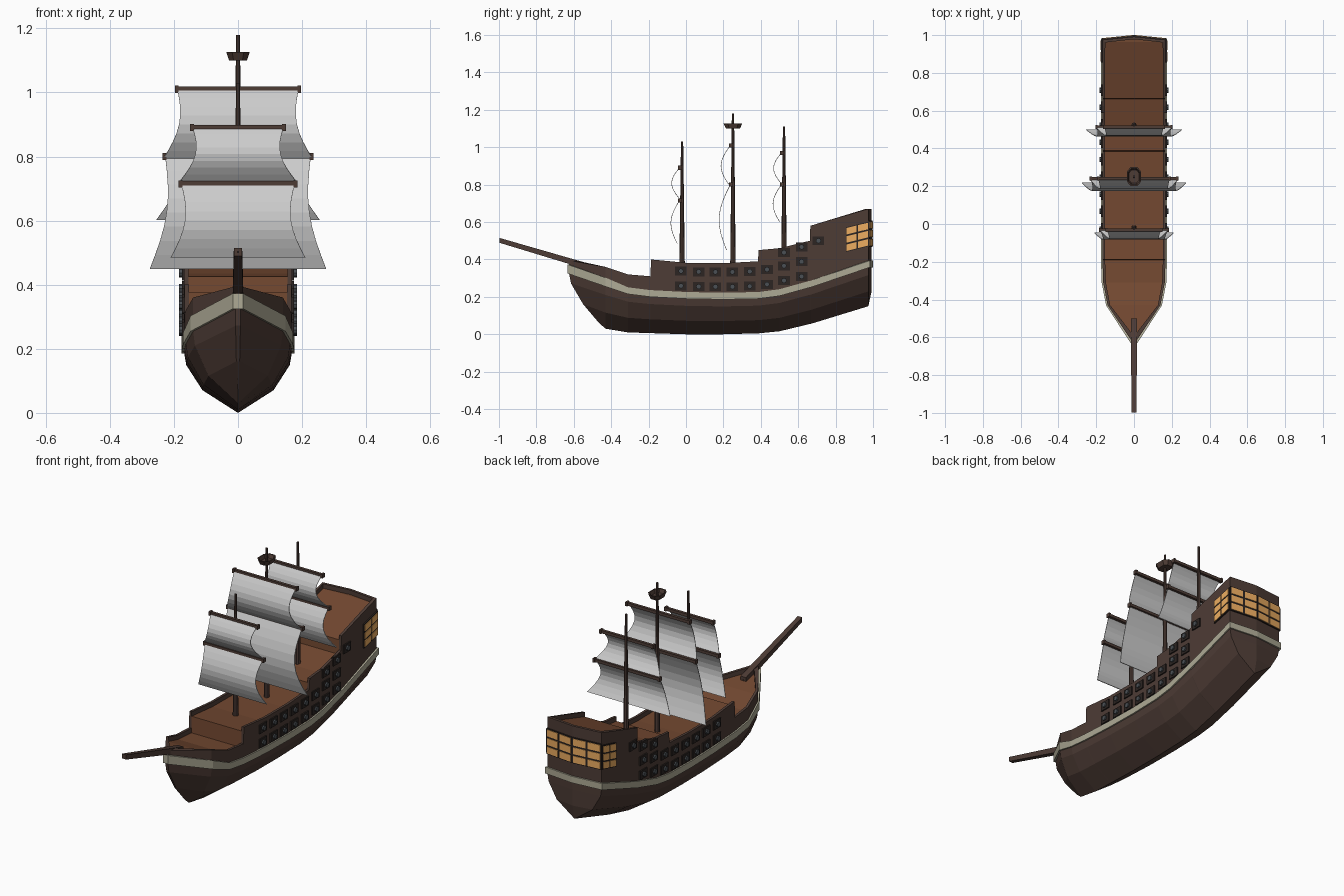
import bpy, bmesh
from math import sin, pi
from mathutils import Vector, Matrix

if "Cube" in bpy.data.objects:
    bpy.data.objects.remove(bpy.data.objects["Cube"])


def mat(name, rgb):
    m = bpy.data.materials.new(name)
    m.diffuse_color = (*rgb, 1)
    m.use_nodes = True
    m.node_tree.nodes["Principled BSDF"].inputs["Base Color"].default_value = m.diffuse_color
    return m


WOOD = mat("dark_wood", (0.075, 0.045, 0.036))
TRIM = mat("black_wood", (0.025, 0.018, 0.016))
DECK = mat("deck_wood", (0.17, 0.065, 0.03))
CREAM = mat("cream_band", (0.42, 0.40, 0.30))
IRON = mat("iron", (0.07, 0.08, 0.09))
GLASS = mat("lit_glass", (0.85, 0.42, 0.12))
CLOTH = mat("sail_cloth", (0.72, 0.72, 0.72))


def finish(name, bm, material, normals=True):
    if normals:
        bmesh.ops.recalc_face_normals(bm, faces=bm.faces)
    me = bpy.data.meshes.new(name)
    bm.to_mesh(me)
    bm.free()
    me.materials.append(material)
    ob = bpy.data.objects.new(name, me)
    bpy.context.collection.objects.link(ob)
    return ob


def loft(name, rows, material, cyclic=False, wrap=False):
    """Skin rows of points; cyclic closes each row, wrap joins last row to first."""
    bm = bmesh.new()
    vs = [[bm.verts.new(p) for p in r] for r in rows]
    if wrap:
        vs.append(vs[0])
    n = len(rows[0])
    for a, b in zip(vs, vs[1:]):
        for i in range(n if cyclic else n - 1):
            j = (i + 1) % n
            bm.faces.new((a[i], a[j], b[j], b[i]))
    bmesh.ops.remove_doubles(bm, verts=bm.verts, dist=1e-5)
    return finish(name, bm, material)


def box(bm, centre, size):
    bmesh.ops.create_cube(bm, size=1, matrix=Matrix.Translation(centre) @ Matrix.Diagonal((*size, 1)))


def slab(bm, quad, normal, depth):
    """Thin block standing on a quad."""
    lo = [bm.verts.new(p) for p in quad]
    hi = [bm.verts.new(p + normal * depth) for p in quad]
    bm.faces.new(lo)
    bm.faces.new(hi)
    for i in range(4):
        j = (i + 1) % 4
        bm.faces.new((lo[i], lo[j], hi[j], hi[i]))


# Hull stations: y, half width, keel z, band bottom z, rail z
ST = [(-.625, .008, .06, .325, .395), (-.43, .14, .03, .255, .36),
      (-.31, .163, .01, .215, .32), (-.19, .167, .006, .20, .31),
      (-.187, .167, .006, .20, .40), (0, .168, 0, .19, .382),
      (.2, .168, 0, .186, .38), (.385, .168, .005, .19, .39),
      (.388, .168, .005, .19, .45), (.5, .168, .016, .205, .46),
      (.662, .168, .055, .25, .50), (.665, .168, .055, .25, .58),
      (.975, .166, .15, .358, .67)]


def ring(zf, wf=1, grow=0, bow=0):
    """Full outline of the hull at one level, including the pointed transom."""
    side = []
    for i, s in enumerate(ST):
        y, w = s[0], max(s[1] * wf + grow, 0.0 if wf == 0 else .002)
        if i == 0:
            y += bow - grow
        if i == len(ST) - 1:
            y += grow
        side.append((w, y, zf(s)))
    w, y, z = side[-1]
    mid = (0, y + (.017 if wf else 0), z)
    return side + [mid] + [(-a, b, c) for a, b, c in reversed(side)]


def below(f):
    return lambda s: s[2] + f * (s[3] - s[2])


def rail(d):
    return lambda s: s[4] - d


loft("hull", [ring(below(0), 0, 0, .16), ring(below(.38), .66, 0, .075),
              ring(below(.8), .96, 0, .01), ring(below(1)), ring(rail(0)),
              ring(rail(0), 1, -.014, .02), ring(rail(.03), 1, -.014, .02)], WOOD, cyclic=True)

# Cream band round the hull
bot, top = (lambda s: s[3]), (lambda s: s[3] + (.048 if s[0] < -.4 else .036))
loft("hull_band", [ring(bot, 1, -.002), ring(bot, 1, .008), ring(top, 1, .008),
                   ring(top, 1, -.002)], CREAM, cyclic=True, wrap=True)

# Stepped deck between the bulwarks
edge = ring(rail(.025), 1, -.012, .02)
n = len(ST)
loft("deck", [edge[:n + 1], edge[n + 1:][::-1] + [edge[n]]], DECK)

# Bowsprit
loft("bowsprit", [[(sx * h, y, z + sz * h) for sx, sz in ((-1, -1), (1, -1), (1, 1), (-1, 1))]
                  for y, z, h in ((-.5, .355, .001), (-.5, .355, .017), (-.997, .502, .013), (-.997, .502, .001))],
     WOOD, cyclic=True)

# Masts: name, y, base z, top z, [(head z, yard half, foot z, foot half, belly, foot y)]
MASTS = [("fore", -.021, .34, 1.03, [(.89, .15, .725, .18, .042, 0), (.715, .185, .485, .21, .04, -.012)]),
         ("main", .251, .34, 1.18, [(1.01, .197, .79, .235, .05, 0), (.80, .235, .45, .275, .05, -.02)]),
         ("mizzen", .524, .40, 1.11, [(.97, .165, .805, .2, .042, 0), (.80, .205, .602, .255, .04, -.01)])]
for name, y, z0, z1, sails in MASTS:
    bm = bmesh.new()
    bmesh.ops.create_cone(bm, cap_ends=True, segments=8, radius1=.015, radius2=.006,
                          depth=z1 - z0, matrix=Matrix.Translation((0, y, (z0 + z1) / 2)))
    finish(name + "_mast", bm, WOOD)
    for k, (zh, hw, zf, fw, belly, fy) in enumerate(sails):
        tag = name + ("_upper" if k == 0 else "_lower")
        bm = bmesh.new()
        box(bm, (0, y - .011, zh), (hw * 2, .016, .016))
        for sx in (-1, 1):
            box(bm, (sx * (hw - .006), y - .011, zh), (.012, .022, .022))
        finish(tag + "_yard", bm, WOOD)
        rows = []
        for i in range(9):
            t = i / 8
            w = (hw - .008) + (fw - hw + .008) * t - .028 * sin(pi * t)
            yy = y - .014 - belly * sin(pi * t) + fy * t
            rows.append([(-w, yy, zh + (zf - zh) * t), (w, yy, zh + (zf - zh) * t)])
        ob = loft(tag + "_sail", rows, CLOTH)
        mod = ob.modifiers.new("thickness", "SOLIDIFY")
        mod.thickness, mod.offset = .003, 0

# Crow's nest: open tub on the main mast
tub = []
for r, z in ((.001, 1.1), (.75, 1.1), (1, 1.127), (.85, 1.127), (.7, 1.108), (.001, 1.108)):
    tub.append([(r * a * .037, .251 + r * b * .05, z) for a, b in
                ((1, -.55), (1, .55), (.5, 1), (-.5, 1), (-1, .55), (-1, -.55), (-.5, -1), (.5, -1))])
loft("crows_nest", tub, WOOD, cyclic=True)

# Gun ports and cannons on both sides
UPPER = [(-.027, .338), (.068, .334), (.157, .333), (.248, .333), (.341, .336),
         (.433, .346), (.524, .366), (.618, .388)]
GUNS = UPPER + [(y, z - .079) for y, z in UPPER] + [(.524, .437), (.618, .467), (.708, .50)]
ports, guns = bmesh.new(), bmesh.new()
for y, z in GUNS:
    for sx in (-1, 1):
        box(ports, (sx * .168, y, z), (.014, .062, .048))
        bmesh.ops.create_cone(guns, cap_ends=True, segments=8, radius1=.014, radius2=.014, depth=.025,
                              matrix=Matrix.Translation((sx * .171, y, z)) @ Matrix.Rotation(pi / 2, 4, 'Y'))
finish("gun_ports", ports, TRIM)
finish("cannons", guns, IRON)

# Stern windows: framed pane grids on the transom halves and the quarters
frames, panes = bmesh.new(), bmesh.new()


def window(p0, p1, height, normal, cols, rows):
    p0, p1, nrm, up = Vector(p0), Vector(p1), Vector(normal).normalized(), Vector((0, 0, height))
    at = lambda u, v: p0 + (p1 - p0) * u + up * v
    quad = lambda a, b, c, d: [at(a, c), at(b, c), at(b, d), at(a, d)]
    slab(frames, quad(0, 1, 0, 1), nrm, .008)
    for i in range(cols):
        for j in range(rows):
            g, h = .06 / cols * 1.2, .035
            slab(panes, quad(i / cols + g, (i + 1) / cols - g, j / rows + h, (j + 1) / rows - h), nrm, .011)


for sx in (-1, 1):
    window((0, .99, .467), (sx * .168, .973, .467), .142, (sx * .1, 1, 0), 2, 3)
    window((sx * .166, .855, .44), (sx * .166, .977, .47), .132, (sx, 0, 0), 2, 3)
finish("window_frames", frames, TRIM)
finish("window_panes", panes, GLASS)
